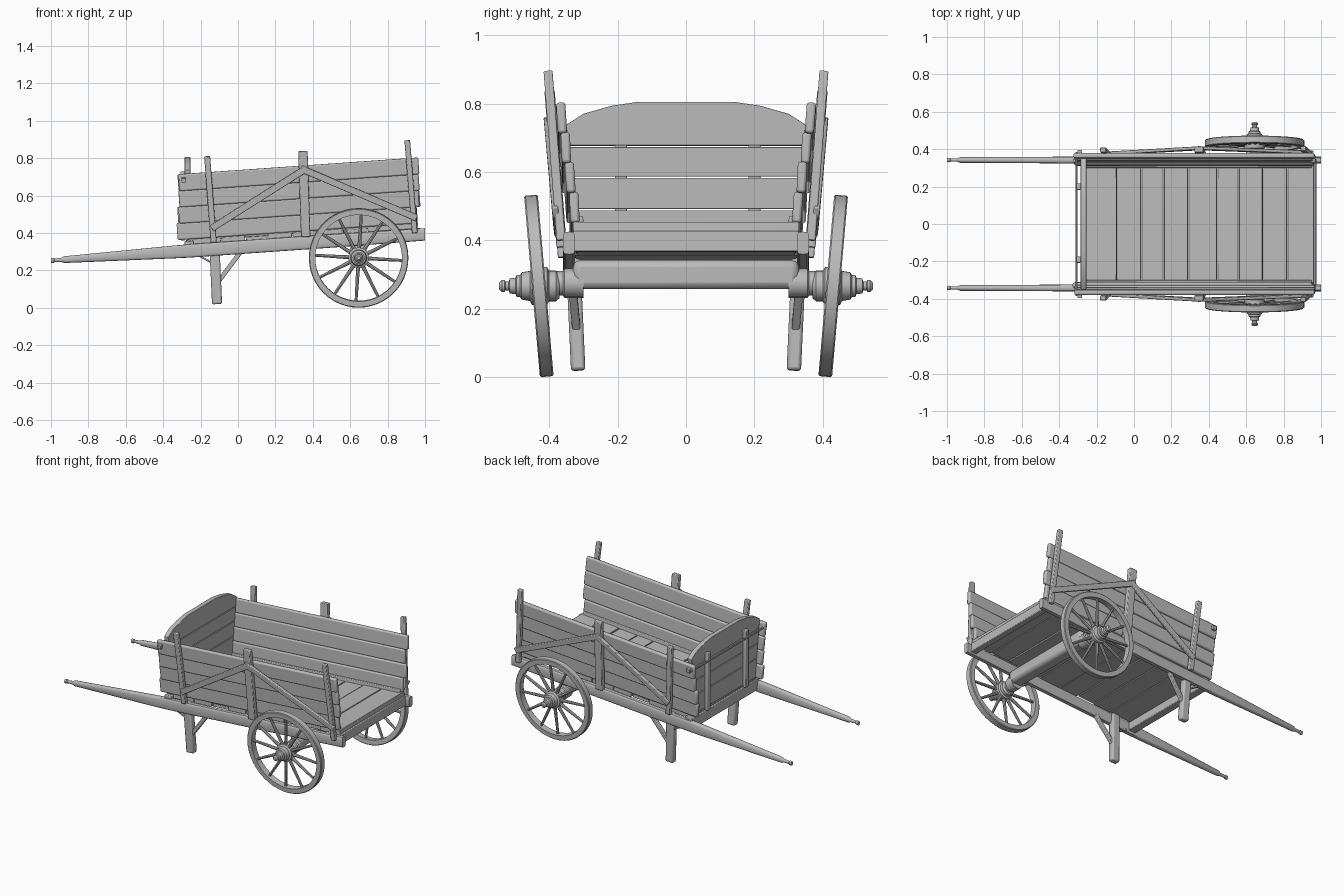
import bpy, bmesh, math, random
from mathutils import Vector, Matrix

random.seed(4)
if "Cube" in bpy.data.objects:
    bpy.data.objects.remove(bpy.data.objects["Cube"])

wood = bpy.data.materials.new("grey_wood")
wood.use_nodes = True
GREY = (0.5, 0.5, 0.5, 1)
wood.diffuse_color = GREY
wood.node_tree.nodes["Principled BSDF"].inputs["Base Color"].default_value = GREY

SLOPE = 0.07


def up(x, y, h):
    """Point in the sloping frame of the cart bed."""
    return Vector((x, y, h + SLOPE * x))


def finish(name, bm, bevel=0.0, angle=35):
    bmesh.ops.recalc_face_normals(bm, faces=bm.faces)
    me = bpy.data.meshes.new(name)
    bm.to_mesh(me)
    bm.free()
    me.materials.append(wood)
    ob = bpy.data.objects.new(name, me)
    bpy.context.collection.objects.link(ob)
    if bevel:
        mod = ob.modifiers.new("Bevel", "BEVEL")
        mod.width, mod.segments = bevel, 2
    bpy.ops.object.select_all(action="DESELECT")
    ob.select_set(True)
    bpy.context.view_layer.objects.active = ob
    bpy.ops.object.shade_smooth_by_angle(angle=math.radians(angle))
    return ob


def bar(name, p, q, width, thick, normal, bevel=0.004):
    """Box from p to q, with its thickness along normal."""
    p, q = Vector(p), Vector(q)
    d = (q - p).normalized()
    w = d.cross(Vector(normal)).normalized()
    n = w.cross(d)
    bm = bmesh.new()
    bmesh.ops.create_cube(bm, size=1)
    rot = Matrix((d, w, n)).transposed()
    size = Vector(((q - p).length, width, thick))
    for v in bm.verts:
        v.co = (p + q) / 2 + rot @ (v.co * size)
    return finish(name, bm, bevel)


def loft(name, rings, close=False, bevel=0.0, angle=35):
    """Skin a row of equal rings of points."""
    bm = bmesh.new()
    rows = [[bm.verts.new(c) for c in ring] for ring in rings]
    n = len(rows[0])
    pairs = list(zip(rows, rows[1:]))
    if close:
        pairs.append((rows[-1], rows[0]))
    else:
        bm.faces.new(rows[0])
        bm.faces.new(rows[-1])
    for a, b in pairs:
        for i in range(n):
            j = (i + 1) % n
            bm.faces.new((a[i], a[j], b[j], b[i]))
    return finish(name, bm, bevel, angle)


def lathe(name, profile, place, n=24, close=False):
    """Turn (along, radius) pairs about local y, then place."""
    return loft(name, [[place @ Vector((r * math.cos(math.tau * i / n), a,
                                        r * math.sin(math.tau * i / n)))
                        for i in range(n)] for a, r in profile], close)


# Floor boards laid across the bed
seams = [-0.28, -0.09, 0.04, 0.16, 0.29, 0.445, 0.56, 0.69, 0.82, 0.965]
for a, b in zip(seams, seams[1:]):
    y = 0.325 + random.uniform(-0.005, 0.008)
    x, h = (a + b) / 2, 0.37 + random.uniform(-0.002, 0.002)
    bar("floor_board", up(x, -y, h), up(x, y, h), b - a - 0.004, 0.03,
        (-SLOPE, 0, 1), 0.003)

# Cross beams and axle
bar("front_cross_beam", up(-0.26, -0.345, 0.338), up(-0.26, 0.345, 0.338),
    0.05, 0.075, (-SLOPE, 0, 1))
bar("rear_cross_beam", up(0.955, -0.33, 0.33), up(0.955, 0.33, 0.33),
    0.04, 0.06, (-SLOPE, 0, 1))
bar("axle_beam", (0.645, -0.33, 0.3), (0.645, 0.33, 0.3), 0.085, 0.085,
    (0, 0, 1), 0.02)

# Front panel of four boards with a rounded top
def half_width(z):
    return 0.305 + (z - 0.37) * 0.122

edges = [0.37, 0.49, 0.585, 0.675, 0.74]
for k, (a, b) in enumerate(zip(edges, edges[1:])):
    right = [(half_width(a), a + 0.002), (half_width(b), b - 0.002)]
    if k == 3:
        right += [(0.3, 0.77), (0.22, 0.793), (0.14, 0.805)]
    outline = right + [(-y, z) for y, z in reversed(right)]
    loft("front_panel_board", [[(x, y, z) for y, z in outline]
                               for x in (-0.285, -0.255)], bevel=0.002)
for y in (-0.19, 0.2):
    bar("front_panel_batten", (-0.296, y, 0.36), (-0.296, y, 0.73), 0.035, 0.022,
        (1, 0, 0))
lathe("tie_rod", [(-0.385, 0.006), (0.385, 0.006)],
      Matrix.Translation((-0.307, 0, 0.682)), 8)

for s, side in ((1, "left"), (-1, "right")):
    out = Vector((0, s, -0.12))

    # Rail running on into the tapered shaft and its grip
    stations = [(1, 0.018, 0.033), (0.5, 0.018, 0.036), (-0.25, 0.018, 0.036),
                (-0.35, 0.018, 0.034), (-0.93, 0.015, 0.018),
                (-0.945, 0.009, 0.011), (-0.98, 0.008, 0.009),
                (-0.985, 0.012, 0.014), (-1, 0.011, 0.013)]
    rings = []
    for x, ry, rz in stations:
        ring = []
        for i in range(16):
            c, d = math.cos(math.tau * i / 16), math.sin(math.tau * i / 16)
            k = 0.45 if x > -0.9 else 1
            ring.append(up(x, s * 0.342 + ry * math.copysign(abs(c) ** k, c),
                           0.3225 + rz * math.copysign(abs(d) ** k, d)))
        rings.append(ring)
    loft(side + "_rail_and_shaft", rings)

    # Overlapping side boards, leaning outward with uneven ends
    for k in range(4):
        h = 0.43 + k * 0.087
        y = s * (0.326 + 0.0125 * k)
        a = -0.325 + random.uniform(-0.012, 0.012)
        b = 0.965 + random.uniform(-0.012, 0.015)
        lean = Vector((0, s, -0.06 + random.uniform(-0.02, 0.02)))
        bar(side + "_side_board", up(a, y, h), up(b, y, h), 0.09, 0.027, lean, 0.008)
    bar(side + "_sill_strip", up(-0.27, s * 0.312, 0.39), up(0.95, s * 0.312, 0.39),
        0.03, 0.025, out)

    # Outside posts and slanting braces
    def outer(x, z, extra=0.0):
        return Vector((x, s * (0.365 + (z - 0.4) * 0.077 + extra), z))

    bar(side + "_front_post", outer(-0.13, 0.35), outer(-0.165, 0.81), 0.032, 0.026, out)
    bar(side + "_middle_post", outer(0.362, 0.38), outer(0.347, 0.838), 0.05, 0.03, out)
    bar(side + "_rear_post", outer(0.945, 0.4), outer(0.905, 0.895), 0.03, 0.026, out)
    bar(side + "_front_brace", outer(-0.14, 0.425, 0.01), outer(0.365, 0.745, 0.014),
        0.036, 0.018, out)
    bar(side + "_rear_brace", outer(0.335, 0.745, 0.014), outer(0.955, 0.48, 0.01),
        0.036, 0.018, out)
    for x, z in ((-0.29, 0.682), (0.355, 0.74)):
        p = outer(x, z)
        bar(side + "_bolt_plate", p - out * 0.02, p + out * 0.008, 0.025, 0.025, (0, 0, 1), 0.002)

    # Prop leg with struts
    bar(side + "_leg", (-0.112, s * 0.315, 0.02), (-0.127, s * 0.33, 0.35), 0.054, 0.042,
        (0, 1, 0), 0.009)
    bar(side + "_leg_strut", (-0.105, s * 0.32, 0.14), (0.015, s * 0.335, 0.3), 0.024, 0.024,
        (0, 1, 0))
    bar(side + "_leg_stay", (-0.225, s * 0.335, 0.288), (-0.13, s * 0.325, 0.235), 0.01, 0.02,
        (0, 1, 0), 0.002)

    # Cambered wheel: local y points outward
    place = (Matrix.Translation((0.645, s * 0.43, 0.267))
             @ Matrix.Diagonal((1, s, 1, 1)) @ Matrix.Rotation(math.radians(-5), 4, "X"))
    rim = [(-0.02, 0.232), (-0.02, 0.262), (-0.016, 0.266), (0.016, 0.266),
           (0.02, 0.262), (0.02, 0.232)]
    lathe(side + "_wheel_rim", rim, place, 48, close=True)
    hub = [(-0.06, 0.036), (-0.05, 0.045), (-0.03, 0.045), (-0.024, 0.055), (0.02, 0.055),
           (0.026, 0.044), (0.05, 0.04), (0.055, 0.032), (0.065, 0.032), (0.068, 0.024),
           (0.085, 0.022), (0.088, 0.013), (0.098, 0.013), (0.101, 0.018),
           (0.108, 0.018), (0.116, 0.01)]
    # the hub stays level on the axle
    lathe(side + "_wheel_hub", hub, Matrix.Translation((0.645, s * 0.43, 0.267))
          @ Matrix.Diagonal((1, s, 1, 1)))
    lathe(side + "_axle_arm", [(0.3, 0.043), (0.355, 0.043), (0.36, 0.036), (0.4, 0.034)],
          Matrix.Translation((0.645, 0, 0.275)) @ Matrix.Diagonal((1, s, 1, 1)), 16)
    for i in range(12):
        turn = place @ Matrix.Rotation(math.tau * i / 12 + 0.06, 4, "Y") \
            @ Matrix.Rotation(math.pi / 2, 4, "X")
        lathe(side + "_spoke", [(0.03, 0.011), (0.1, 0.0095), (0.24, 0.0075)], turn, 8)
